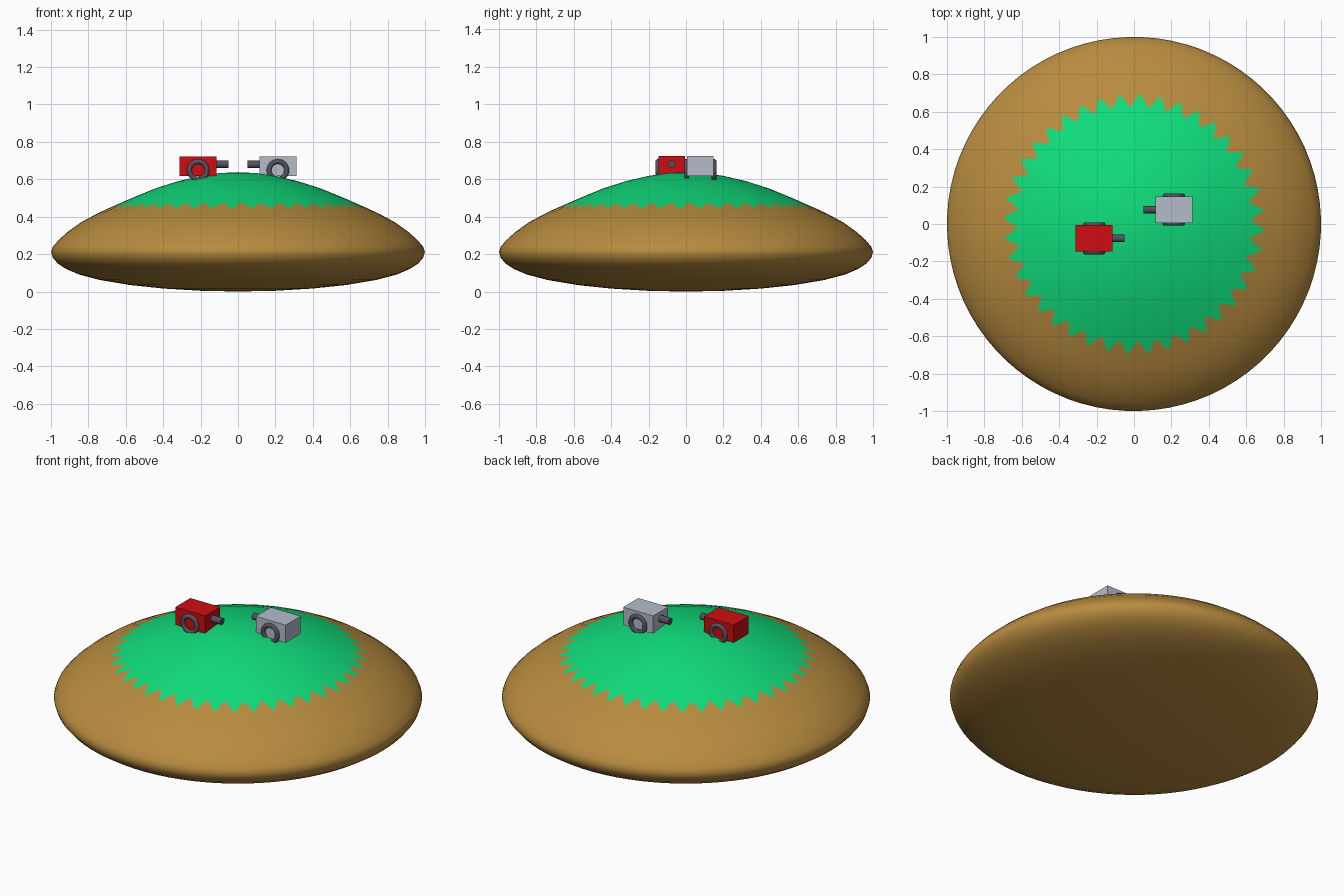
import bpy, bmesh, math
from mathutils import Matrix, Vector

if "Cube" in bpy.data.objects:
    bpy.data.objects.remove(bpy.data.objects["Cube"])


def material(name, rgb):
    m = bpy.data.materials.new(name)
    m.diffuse_color = (*rgb, 1)
    m.use_nodes = True
    m.node_tree.nodes["Principled BSDF"].inputs["Base Color"].default_value = m.diffuse_color
    return m


SAND = material("sand brown", (0.48, 0.26, 0.05))
GRASS = material("grass green", (0.005, 0.72, 0.20))
RED = material("red paint", (0.62, 0.004, 0.005))
SILVER = material("pale silver", (0.46, 0.50, 0.60))
IRON = material("dark iron", (0.085, 0.085, 0.12))


def make(name, bm, mats, smooth=True):
    bmesh.ops.recalc_face_normals(bm, faces=bm.faces)
    me = bpy.data.meshes.new(name)
    bm.to_mesh(me)
    bm.free()
    for m in mats:
        me.materials.append(m)
    ob = bpy.data.objects.new(name, me)
    bpy.context.collection.objects.link(ob)
    if smooth:
        bpy.ops.object.select_all(action='DESELECT')
        bpy.context.view_layer.objects.active = ob
        ob.select_set(True)
        bpy.ops.object.shade_smooth_by_angle(angle=math.radians(40))
    return ob


# Island: turned profile, with a zigzag ring where grass meets sand
SPIKES = 40
N = SPIKES * 2
upper = [(0.1, 0.633), (0.2, 0.618), (0.32, 0.59), (0.44, 0.552), (0.56, 0.503),
         'edge', (0.76, 0.413), (0.84, 0.37), (0.91, 0.32), (0.96, 0.275), (0.99, 0.24)]
lower = [(1.0, 0.212), (0.99, 0.18), (0.965, 0.15), (0.92, 0.121), (0.85, 0.091),
         (0.74, 0.062), (0.58, 0.035), (0.4, 0.016), (0.2, 0.004)]
rings = upper + lower
bm = bmesh.new()
loops = []
for ring in rings:
    loop = []
    for i in range(N):
        r, z = ((0.70, 0.442) if i % 2 else (0.622, 0.476)) if ring == 'edge' else ring
        a = math.tau * (i + 0.4) / N
        loop.append(bm.verts.new((r * math.cos(a), r * math.sin(a), z)))
    loops.append(loop)
edge = rings.index('edge')
for k in range(len(loops) - 1):
    for i in range(N):
        j = (i + 1) % N
        f = bm.faces.new((loops[k][i], loops[k + 1][i], loops[k + 1][j], loops[k][j]))
        f.material_index = 1 if k < edge else 0
for loop, z, mat in ((loops[0], 0.638, 1), (loops[-1], 0.0, 0)):
    pole = bm.verts.new((0, 0, z))
    for i in range(N):
        bm.faces.new((loop[i], loop[(i + 1) % N], pole)).material_index = mat
make("island", bm, [SAND, GRASS])


def box(name, centre, size, mat):
    bm = bmesh.new()
    bmesh.ops.create_cube(bm, size=1, matrix=Matrix.Translation(centre) @ Matrix.Diagonal((*size, 1)))
    make(name, bm, [mat], smooth=False)


def barrel(name, centre, radius, length):
    bm = bmesh.new()
    bmesh.ops.create_cone(bm, cap_ends=True, segments=20, radius1=radius, radius2=radius, depth=length,
                          matrix=Matrix.Translation(centre) @ Matrix.Rotation(math.pi / 2, 4, 'Y'))
    make(name, bm, [IRON])


def wheel(name, centre, major, minor, n=28, m=12):
    bm = bmesh.new()
    g = []
    for i in range(n):
        a = math.tau * i / n
        row = []
        for k in range(m):
            b = math.tau * k / m
            r = major + minor * math.cos(b)
            row.append(bm.verts.new(Vector(centre) + Vector((r * math.cos(a), minor * math.sin(b), r * math.sin(a)))))
        g.append(row)
    for i in range(n):
        for k in range(m):
            i2, k2 = (i + 1) % n, (k + 1) % m
            bm.faces.new((g[i][k], g[i2][k], g[i2][k2], g[i][k2]))
    make(name, bm, [IRON])


# Two facing cannon carts on the hilltop
for side, colour, mat in ((-1, "red", RED), (1, "silver", SILVER)):
    x, y = side * 0.213, side * 0.077
    box(colour + "_cart_body", (x, y, 0.67), (0.198, 0.142, 0.106), mat)
    barrel(colour + "_cart_barrel", (side * 0.09, y, 0.68), 0.02, 0.08)
    for label, s in (("front", -1), ("back", 1)):
        wheel(f"{colour}_cart_{label}_wheel", (x, y + s * 0.073, 0.648), 0.047, 0.013)
